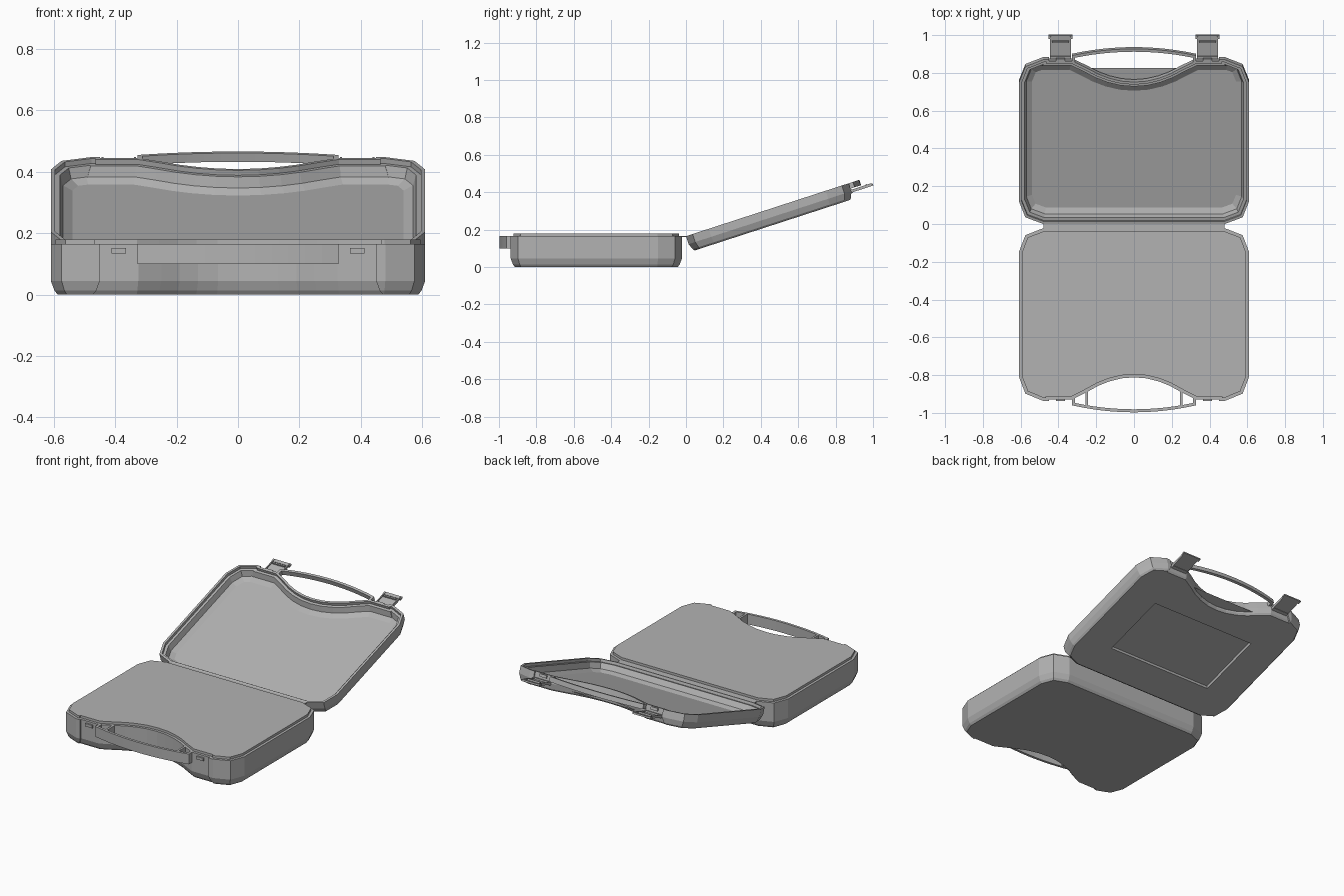
import bpy, bmesh, math
from mathutils import Vector

cube = bpy.data.objects.get("Cube")
if cube:
    bpy.data.objects.remove(cube)

TILT = math.radians(18)      # lid opening angle above level
HINGE_Z = 0.165
BACK = -0.022                # rear wall of the base

grey = bpy.data.materials.new("case_grey")
grey.use_nodes = True
grey.diffuse_color = (0.45, 0.45, 0.45, 1)
grey.node_tree.nodes["Principled BSDF"].inputs["Base Color"].default_value = (0.45, 0.45, 0.45, 1)


def finish(name, bm, lid):
    """Turn a bmesh drawn in (x, distance from hinge, height) into a placed object."""
    if not lid:
        for v in bm.verts:
            v.co.y = BACK - v.co.y
    bmesh.ops.recalc_face_normals(bm, faces=bm.faces)
    mesh = bpy.data.meshes.new(name)
    bm.to_mesh(mesh)
    bm.free()
    mesh.materials.append(grey)
    obj = bpy.data.objects.new(name, mesh)
    bpy.context.collection.objects.link(obj)
    if lid:
        obj.location.z = HINGE_Z
        obj.rotation_euler.x = TILT
    return obj


def inset(points, d):
    """Offset a counter-clockwise outline inwards with mitred corners."""
    out = []
    for i, p in enumerate(points):
        a = (p - points[i - 1]).normalized()
        b = (points[(i + 1) % len(points)] - p).normalized()
        na, nb = Vector((-a.y, a.x)), Vector((-b.y, b.x))
        out.append(p + (na + nb) * d / (1 + na.dot(nb)))
    return out


def loft(name, outline, levels, lid):
    """Stack inset copies of the outline at the given (inset, height) levels."""
    bm = bmesh.new()
    rings = [[bm.verts.new((p.x, p.y, z)) for p in inset(outline, d)] for d, z in levels]
    n = len(outline)
    for lo, hi in zip(rings, rings[1:]):
        for i in range(n):
            j = (i + 1) % n
            bm.faces.new((lo[i], lo[j], hi[j], hi[i]))
    bm.faces.new(rings[0])
    bm.faces.new(rings[-1])
    return finish(name, bm, lid)


def box(name, x, y, z, lid):
    bm = bmesh.new()
    bmesh.ops.create_cube(bm, size=1)
    for v in bm.verts:
        for k, (a, b) in enumerate((x, y, z)):
            v.co[k] = a + (v.co[k] + 0.5) * (b - a)
    return finish(name, bm, lid)


def handle(name, z0, z1, lid):
    """Gently bowed carrying grip."""
    bm = bmesh.new()
    rows = []
    for i in range(13):
        t = i / 6 - 1
        outer = 0.975 - 0.037 * t * t
        rows.append([bm.verts.new((0.328 * t, y, z)) for y, z in
                     ((outer, z0), (outer, z1), (outer - 0.016, z1), (outer - 0.016, z0))])
    for a, b in zip(rows, rows[1:]):
        for k in range(4):
            bm.faces.new((a[k], a[k - 1], b[k - 1], b[k]))
    bm.faces.new(rows[0])
    bm.faces.new(rows[-1])
    return finish(name, bm, lid)


# Shared outline: clipped corners, latch seats and a grip notch
half = [(0.48, 0), (0.575, 0.037), (0.61, 0.128), (0.61, 0.785), (0.575, 0.876), (0.48, 0.915),
        (0.45, 0.915), (0.45, 0.906), (0.325, 0.906), (0.25, 0.868), (0.19, 0.835),
        (0.13, 0.811), (0.065, 0.795)]
outline = [Vector(p) for p in half] + [Vector((0, 0.79))]
outline += [Vector((-x, y)) for x, y in reversed(half)]

# Base with a raised inner rim and a flat filled top
loft("base_case", outline,
     [(0.022, 0), (0.012, 0.013), (0, 0.045), (0, 0.165), (0.016, 0.165), (0.016, 0.18)], False)

# Hollow lid with a stepped rim and a sloped inner floor edge
lid = loft("lid_case", outline,
           [(0.022, -0.087), (0.012, -0.077), (0, -0.045), (0, 0), (0.014, 0), (0.014, -0.017),
            (0.03, -0.017), (0.04, -0.052), (0.07, -0.068)], True)

# Sunken panel on the outside of the lid
bm = bmesh.new()
bmesh.ops.create_cube(bm, size=1)
for v in bm.verts:
    top = v.co.z > 0
    grow = 0 if top else 0.024
    v.co = (v.co.x * (0.73 + grow), 0.43 + v.co.y * (0.41 + grow), -0.074 if top else -0.1)
cutter = finish("panel_cutter", bm, True)
cutter.hide_render = True
bpy.context.view_layer.update()
mod = lid.modifiers.new("panel", "BOOLEAN")
mod.operation = "DIFFERENCE"
mod.object = cutter
bpy.context.view_layer.objects.active = lid
bpy.ops.object.modifier_apply(modifier=mod.name)
bpy.data.objects.remove(cutter)

# Thin flexible hinge strip
box("hinge_strip", (-0.48, 0.48), (-0.025, 0.002), (0.16, 0.165), False)

# Carrying handle halves
handle("base_handle", 0.1, 0.165, False)
handle("lid_handle", -0.03, 0, True)

for side, s in (("left", 1), ("right", -1)):
    def part(name, x0, x1, y, z, lid):
        box(side + "_" + name, sorted((s * x0, s * x1)), y, z, lid)

    # Struts joining the grips to the case
    part("base_handle_end", 0.312, 0.328, (0.895, 0.938), (0.1, 0.165), False)
    part("base_handle_strut", 0.243, 0.256, (0.86, 0.945), (0.1, 0.165), False)
    part("lid_handle_end", 0.312, 0.328, (0.895, 0.938), (-0.03, 0), True)

    # Catches on the base and lid
    part("base_catch", 0.365, 0.413, (0.9, 0.916), (0.134, 0.152), False)
    part("lid_catch", 0.365, 0.413, (0.9, 0.916), (-0.022, -0.005), True)

    # Open latch: knuckle, plate, hook bar, side ribs and flared pull lip
    part("latch_knuckle", 0.333, 0.445, (0.9, 0.922), (-0.055, -0.035), True)
    part("latch_plate", 0.333, 0.445, (0.91, 1.037), (-0.052, -0.044), True)
    part("latch_hook", 0.345, 0.433, (0.997, 1.006), (-0.046, -0.034), True)
    for edge in (0.333, 0.439):
        part("latch_rib", edge, edge + 0.006, (0.915, 1.03), (-0.046, -0.037), True)
    part("latch_lip", 0.326, 0.452, (1.015, 1.037), (-0.052, -0.042), True)
